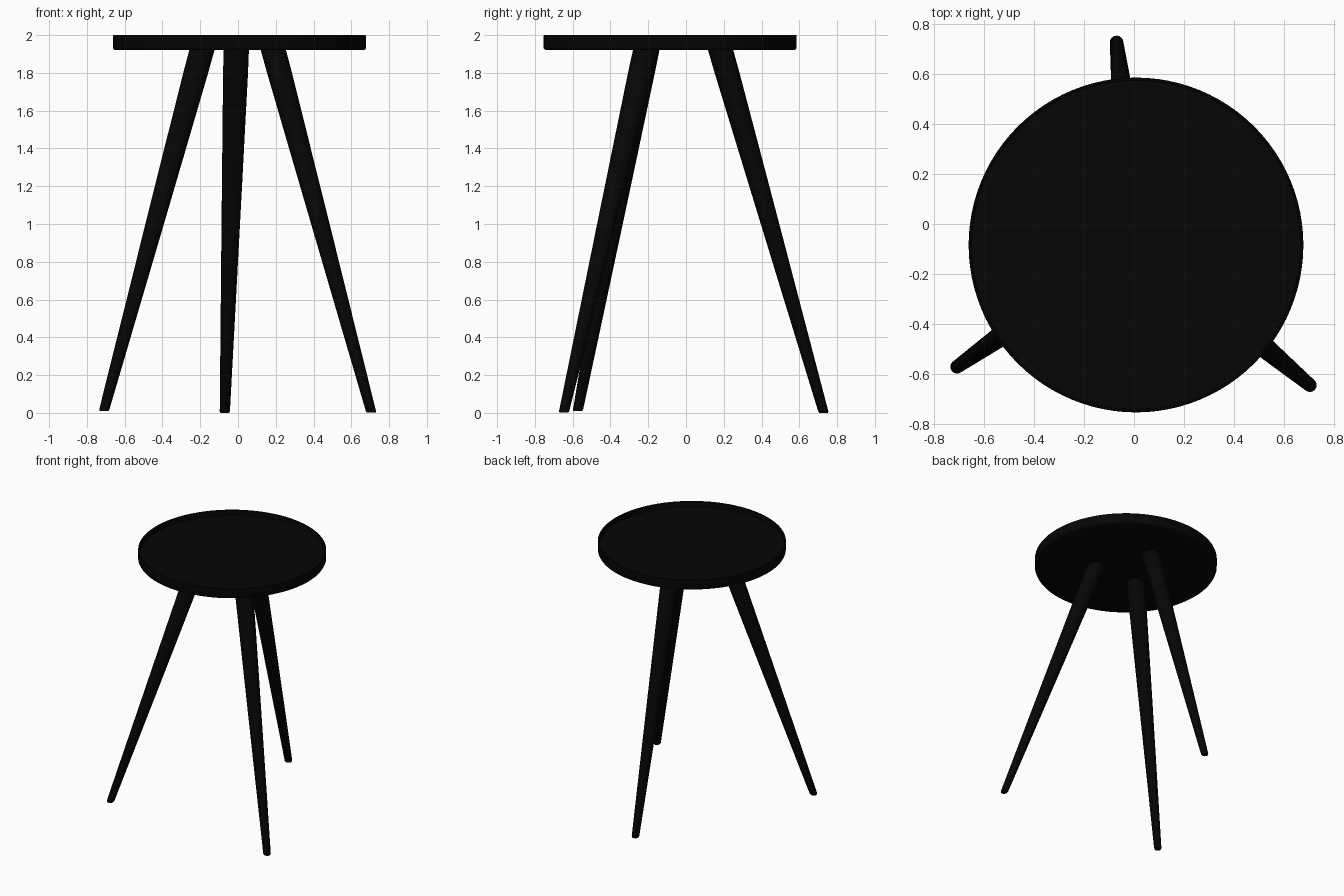
import bpy, bmesh, math

if "Cube" in bpy.data.objects:
    bpy.data.objects.remove(bpy.data.objects["Cube"])

black = bpy.data.materials.new("black")
black.diffuse_color = (0.0018, 0.0018, 0.0018, 1)
black.use_nodes = True
black.node_tree.nodes["Principled BSDF"].inputs["Base Color"].default_value = black.diffuse_color


def stack(name, rings, sides):
    """Skin horizontal circles (x, y, z, radius) into a closed solid."""
    bm = bmesh.new()
    loops = []
    for x, y, z, r in rings:
        loops.append([bm.verts.new((x + r * math.cos(2 * math.pi * i / sides),
                                    y + r * math.sin(2 * math.pi * i / sides), z))
                      for i in range(sides)])
    for a, b in zip(loops, loops[1:]):
        for i in range(sides):
            j = (i + 1) % sides
            bm.faces.new((a[i], a[j], b[j], b[i]))
    bm.faces.new(loops[0][::-1])
    bm.faces.new(loops[-1])
    mesh = bpy.data.meshes.new(name)
    bm.to_mesh(mesh)
    bm.free()
    mesh.materials.append(black)
    obj = bpy.data.objects.new(name, mesh)
    bpy.context.collection.objects.link(obj)
    bpy.ops.object.select_all(action='DESELECT')
    obj.select_set(True)
    bpy.context.view_layer.objects.active = obj
    bpy.ops.object.shade_smooth_by_angle(angle=math.radians(40))
    return obj


# Round tray-shaped seat: thin raised rim around a sunken top
cx, cy, r = 0.008, -0.084, 0.670
profile = [(1.922, r - 0.010), (1.925, r - 0.004), (1.932, r),
           (1.997, r), (2.0, r - 0.003), (2.0, r - 0.010),
           (1.997, r - 0.013), (1.960, r - 0.013)]
stack("seat", [(cx, cy, z, rad) for z, rad in profile], 96)


# Splayed tapering legs with level feet
def leg(name, foot, top, z0):
    def ring(z, rad):
        t = (z - z0) / (1.925 - z0)
        return (foot[0] + (top[0] - foot[0]) * t,
                foot[1] + (top[1] - foot[1]) * t, z, rad)
    stack(name, [ring(z0, 0.023), ring(z0 + 0.008, 0.027), ring(1.0, 0.049),
                 ring(1.8, 0.066), ring(1.935, 0.067)], 32)


leg("front_left_leg", (-0.71, -0.573), (-0.19, -0.207), 0.010)
leg("front_right_leg", (0.706, -0.647), (0.186, -0.213), 0.001)
leg("back_leg", (-0.070, 0.729), (-0.009, 0.182), 0.0)
